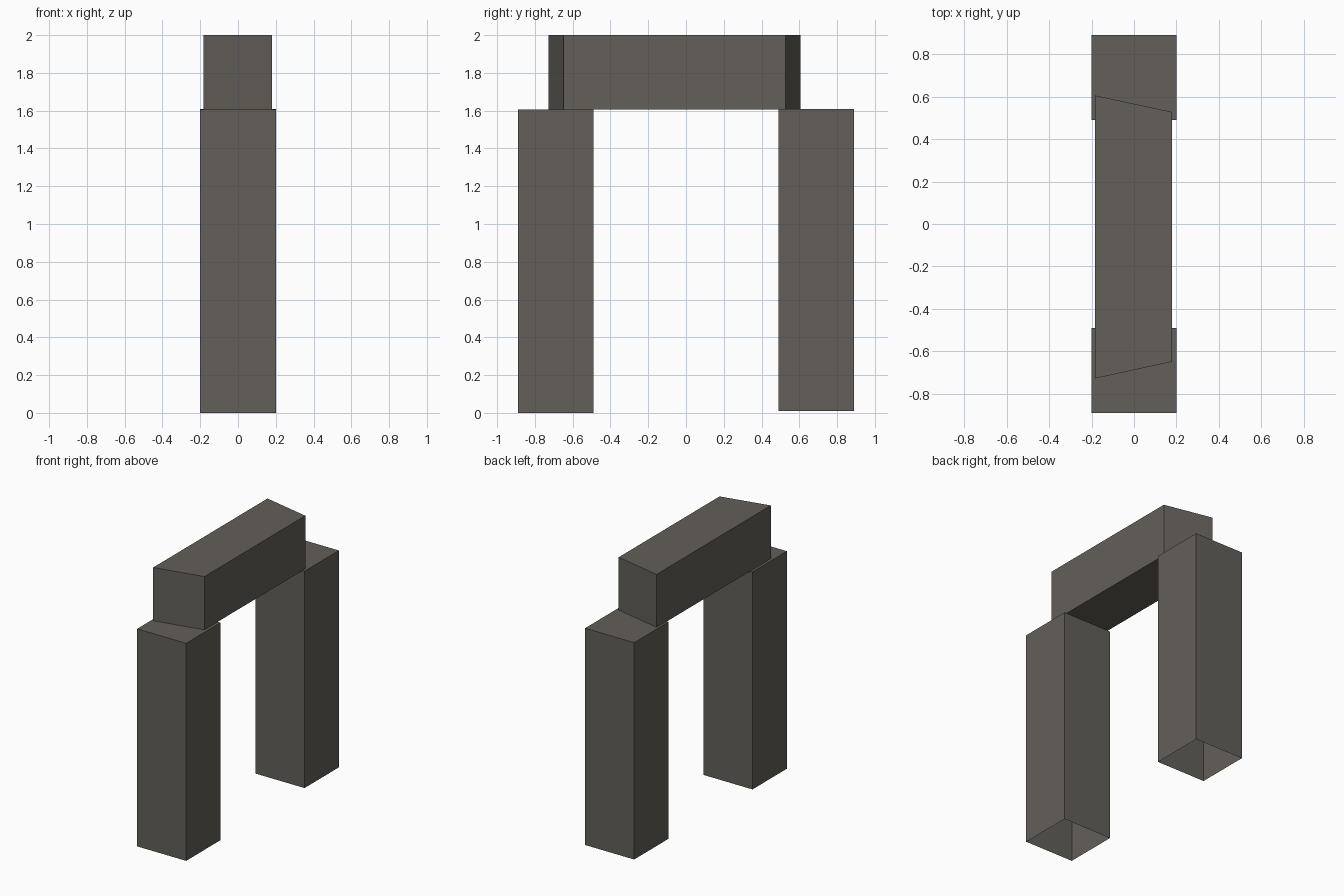
import bpy
import bmesh

cube = bpy.data.objects.get("Cube")
if cube:
    bpy.data.objects.remove(cube, do_unlink=True)

# Single weathered stone colour
stone = bpy.data.materials.new("grey_brown_stone")
stone.use_nodes = True
colour = (0.125, 0.115, 0.1, 1)
stone.diffuse_color = colour
shader = stone.node_tree.nodes["Principled BSDF"]
shader.inputs["Base Color"].default_value = colour
shader.inputs["Roughness"].default_value = 0.9


def block(name, outline, bottom, top, open_base=False):
    """Extrude a plan outline upwards into a flat-sided block."""
    bm = bmesh.new()
    base = bm.faces.new([bm.verts.new((x, y, bottom)) for x, y in outline])
    result = bmesh.ops.extrude_face_region(bm, geom=[base], use_keep_orig=True)
    for item in result["geom"]:
        if isinstance(item, bmesh.types.BMVert):
            item.co.z = top
    bmesh.ops.recalc_face_normals(bm, faces=bm.faces)
    if open_base:
        low = [f for f in bm.faces if all(v.co.z < bottom + 0.001 for v in f.verts)]
        bmesh.ops.delete(bm, geom=low, context="FACES_ONLY")
    mesh = bpy.data.meshes.new(name)
    bm.to_mesh(mesh)
    bm.free()
    mesh.materials.append(stone)
    obj = bpy.data.objects.new(name, mesh)
    bpy.context.collection.objects.link(obj)
    return obj


def rectangle(x0, x1, y0, y1):
    return [(x0, y0), (x1, y0), (x1, y1), (x0, y1)]


# Upright stones, hollow underneath
block("front_upright", rectangle(-0.2, 0.2, -0.89, -0.49), 0, 1.605, True)
block("back_upright", rectangle(-0.2, 0.2, 0.49, 0.89), 0.01, 1.61, True)

# Lintel with slanted ends
lintel_plan = [(-0.183, -0.727), (0.18, -0.648), (0.18, 0.527), (-0.183, 0.605)]
block("lintel", lintel_plan, 1.607, 2.0)
